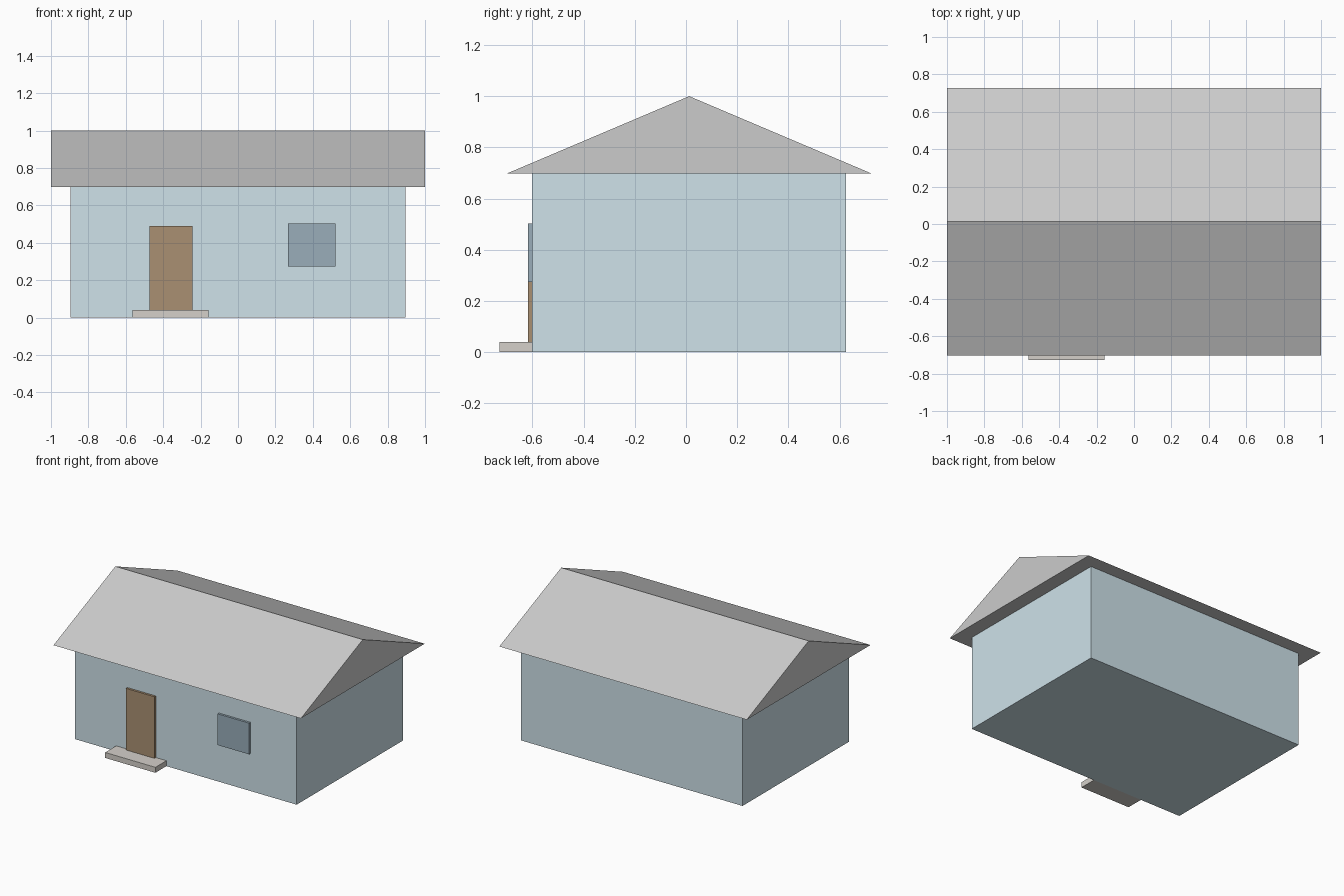
import bpy
import bmesh

if "Cube" in bpy.data.objects:
    bpy.data.objects.remove(bpy.data.objects["Cube"])


def finish(name, bm, color=None):
    """Turn a bmesh into a named, flat-shaded object with an optional colour."""
    bmesh.ops.recalc_face_normals(bm, faces=bm.faces)
    mesh = bpy.data.meshes.new(name)
    bm.to_mesh(mesh)
    bm.free()
    obj = bpy.data.objects.new(name, mesh)
    bpy.context.collection.objects.link(obj)
    if color:
        mat = bpy.data.materials.new(name + "_paint")
        mat.diffuse_color = (*color, 1)
        mat.use_nodes = True
        mat.node_tree.nodes["Principled BSDF"].inputs["Base Color"].default_value = mat.diffuse_color
        mesh.materials.append(mat)
    return obj


def box(name, x, y, z, color):
    """Box given by its (low, high) range on each axis."""
    bm = bmesh.new()
    bmesh.ops.create_cube(bm, size=1)
    for v in bm.verts:
        v.co = [r[0] if c < 0 else r[1] for c, r in zip(v.co, (x, y, z))]
    return finish(name, bm, color)


def gable_prism(name, half_length, profile):
    """Extrude a (y, z) profile along x."""
    bm = bmesh.new()
    end = bm.faces.new([bm.verts.new((-half_length, y, z)) for y, z in profile])
    ext = bmesh.ops.extrude_face_region(bm, geom=[end], use_keep_orig=True)
    moved = [g for g in ext["geom"] if isinstance(g, bmesh.types.BMVert)]
    bmesh.ops.translate(bm, verts=moved, vec=(2 * half_length, 0, 0))
    return finish(name, bm)


WALL_FRONT, WALL_BACK, EAVE = -0.601, 0.625, 0.697
PANEL_FRONT = -0.617

# Main body
box("walls", (-0.895, 0.895), (WALL_FRONT, WALL_BACK), (0, EAVE), (0.62, 0.76, 0.82))

# Solid gable roof with overhang on all sides
gable_prism("roof", 1.0, [(-0.702, EAVE), (0.727, EAVE), (0.0125, 1.0)])

# Door, window and doorstep on the front wall
box("door", (-0.474, -0.244), (PANEL_FRONT, WALL_FRONT), (0.04, 0.49), (0.40, 0.28, 0.17))
box("window", (0.268, 0.522), (PANEL_FRONT, WALL_FRONT), (0.274, 0.502), (0.32, 0.42, 0.49))
box("doorstep", (-0.564, -0.158), (-0.728, WALL_FRONT), (0, 0.04), (0.66, 0.63, 0.59))
